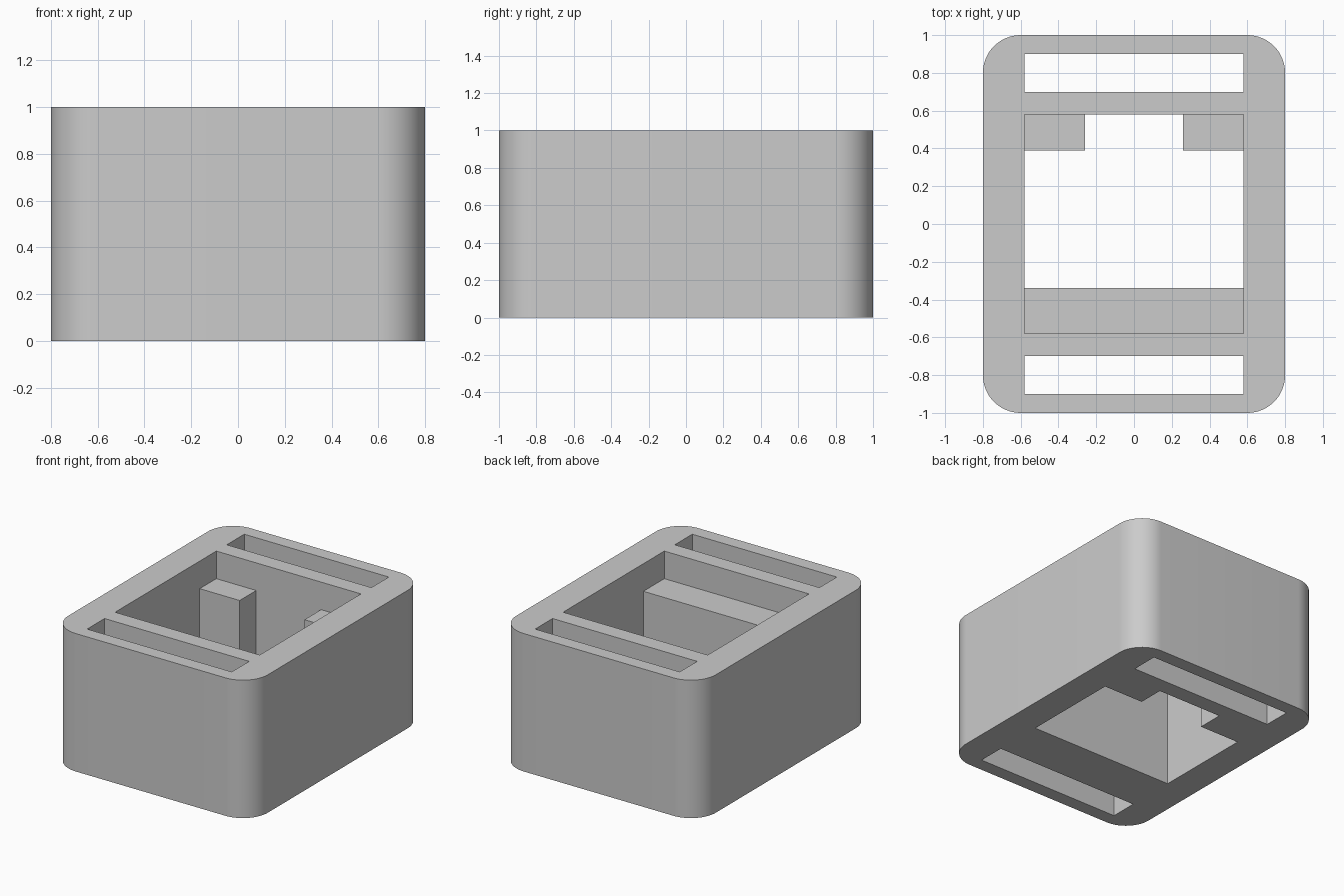
import bpy
import bmesh
import math

old = bpy.data.objects.get("Cube")
if old:
    bpy.data.objects.remove(old, do_unlink=True)

HALF_X, HALF_Y, HEIGHT = 0.8, 1.0, 1.0
INNER_X, INNER_Y = 0.58, 0.58
STEP_Z = 0.8      # top of the inner ledge and posts
CORNER = 0.2

grey = bpy.data.materials.new("plain grey")
grey.use_nodes = True
grey.diffuse_color = (0.6, 0.6, 0.6, 1)
grey.node_tree.nodes["Principled BSDF"].inputs["Base Color"].default_value = (0.6, 0.6, 0.6, 1)


def make_box(name, x, y, z, corner=0):
    """Box from (min, max) pairs, optionally with rounded upright edges."""
    bm = bmesh.new()
    bmesh.ops.create_cube(bm, size=1)
    for v in bm.verts:
        v.co = [pair[0] if c < 0 else pair[1] for c, pair in zip(v.co, (x, y, z))]
    if corner:
        upright = [e for e in bm.edges if abs(e.verts[0].co.z - e.verts[1].co.z) > 0.1]
        bmesh.ops.bevel(bm, geom=upright, offset=corner, segments=16,
                        profile=0.5, affect='EDGES')
    mesh = bpy.data.meshes.new(name)
    bm.to_mesh(mesh)
    bm.free()
    mesh.materials.append(grey)
    obj = bpy.data.objects.new(name, mesh)
    bpy.context.collection.objects.link(obj)
    return obj


# Outer block with rounded corners
housing = make_box("housing", (-HALF_X, HALF_X), (-HALF_Y, HALF_Y), (0, HEIGHT), CORNER)

# Openings: end slots, shallow upper pocket, through well, notch between the posts
through = (-0.1, HEIGHT + 0.1)
wide = (-INNER_X, INNER_X)
cutters = [
    make_box("front_slot_cutter", wide, (-0.9, -0.7), through),
    make_box("back_slot_cutter", wide, (0.7, 0.9), through),
    make_box("pocket_cutter", wide, (-INNER_Y, INNER_Y), (STEP_Z, through[1])),
    make_box("well_cutter", wide, (-0.34, 0.39), (through[0], STEP_Z + 0.1)),
    make_box("notch_cutter", (-0.26, 0.26), (0, INNER_Y), (through[0], STEP_Z + 0.1)),
]

bpy.ops.object.select_all(action='DESELECT')
bpy.context.view_layer.objects.active = housing
housing.select_set(True)
for cutter in cutters:
    cutter.hide_render = True
    mod = housing.modifiers.new(cutter.name, 'BOOLEAN')
    mod.operation = 'DIFFERENCE'
    mod.solver = 'EXACT'
    mod.object = cutter
    bpy.ops.object.modifier_apply(modifier=mod.name)
    bpy.data.objects.remove(cutter, do_unlink=True)

# Smooth rounded corners, crisp edges
bpy.ops.object.shade_smooth_by_angle(angle=math.radians(30))
